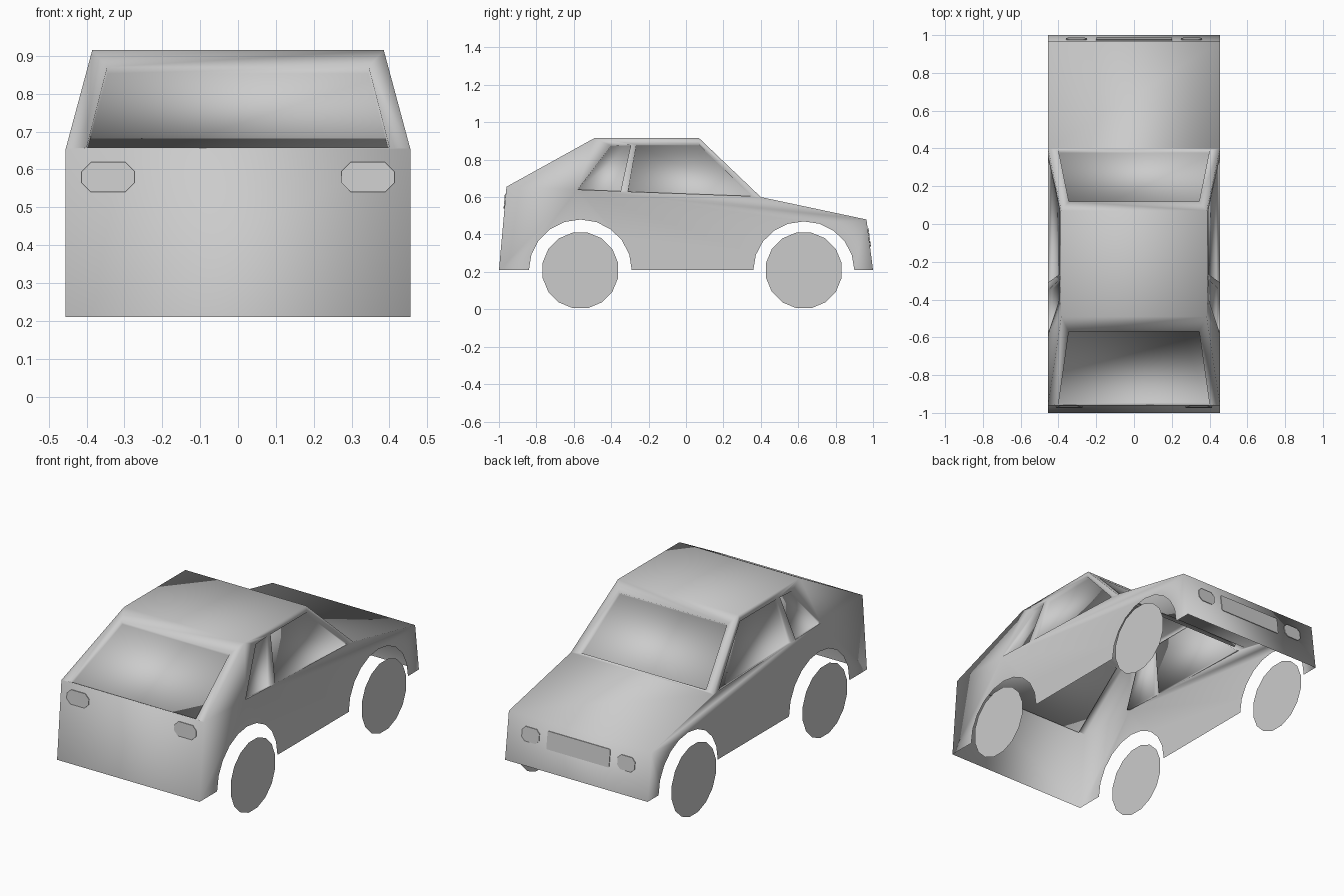
import bpy, bmesh, math
from mathutils import Vector

cube = bpy.data.objects.get("Cube")
if cube:
    bpy.data.objects.remove(cube)

grey = bpy.data.materials.new("plain grey")
grey.use_nodes = True
COLOUR = (0.6, 0.6, 0.6, 1)
grey.diffuse_color = COLOUR
grey.node_tree.nodes["Principled BSDF"].inputs["Base Color"].default_value = COLOUR

WIDE, ROOF_WIDE, ROOF_Z, SILL = 0.455, 0.385, 0.915, 0.21


def finish(name, bm, angle=None):
    mesh = bpy.data.meshes.new(name)
    bm.to_mesh(mesh)
    bm.free()
    mesh.materials.append(grey)
    obj = bpy.data.objects.new(name, mesh)
    bpy.context.collection.objects.link(obj)
    if angle:
        bpy.ops.object.select_all(action="DESELECT")
        obj.select_set(True)
        bpy.context.view_layer.objects.active = obj
        bpy.ops.object.shade_smooth_by_angle(angle=math.radians(angle))
    return obj


def add_face(bm, points, outward):
    """Add one polygon turned to face the outward direction."""
    face = bm.faces.new([bm.verts.new(p) for p in points])
    face.normal_update()
    if face.normal.dot(Vector(outward)) < 0:
        face.normal_flip()
    return face


def add_window(bm, points, outward, depth=0.02):
    """Recessed pane with its surrounding walls."""
    points = [Vector(p) for p in points]
    pane = add_face(bm, points, outward)
    shift = -pane.normal * depth
    for v in pane.verts:
        v.co += shift
    centre = sum(points, Vector()) / len(points)
    for a, b in zip(points, points[1:] + points[:1]):
        add_face(bm, [a, b, b + shift, a + shift], centre - (a + b) / 2)


def side_point(y, z, side):
    """Place a side point, leaning inward above the belt line."""
    belt = 0.6 + (0.4 - y) * 0.0404
    lean = max(0, (z - belt) / (ROOF_Z - belt)) if y < 0.41 else 0
    return (side * (WIDE - (WIDE - ROOF_WIDE) * lean), y, z)


def arch(centre, rx, rz, steps=10):
    return [(centre + rx * math.cos(math.pi * i / steps),
             SILL + rz * math.sin(math.pi * i / steps)) for i in range(steps + 1)]


# Body shell: side panels, pillars and side windows
bm = bmesh.new()
cowl, roof_front, roof_rear, deck = (0.4, 0.6), (0.07, ROOF_Z), (-0.49, ROOF_Z), (-0.96, 0.655)
nose, bumper, tail = (0.965, 0.48), (1.0, SILL), (-1.0, SILL)
door = [(0.35, 0.605), (0.07, 0.88), (-0.265, 0.88), (-0.31, 0.629)]
quarter = [(-0.58, 0.64), (-0.4, 0.875), (-0.295, 0.88), (-0.35, 0.631)]
side_panels = [
    [bumper] + arch(0.63, 0.27, 0.26) + arch(-0.565, 0.275, 0.27)
    + [tail, deck, quarter[0], quarter[3], door[3], door[0], cowl, nose],
    [cowl, roof_front, door[1], door[0]],
    [roof_front, roof_rear, quarter[1], quarter[2], door[2], door[1]],
    [door[2], quarter[2], quarter[3], door[3]],
    [roof_rear, deck, quarter[0], quarter[1]],
]
for side in (1, -1):
    for panel in side_panels:
        add_face(bm, [side_point(y, z, side) for y, z in panel], (side, 0, 0))
    for window in (door, quarter):
        add_window(bm, [side_point(y, z, side) for y, z in window], (side, 0, 0))


# Body shell: panels across the car
def across(low, high, low_x, high_x):
    return [(-low_x, *low), (low_x, *low), (high_x, *high), (-high_x, *high)]


for low, high, low_x, high_x, out in (
        (tail, deck, WIDE, WIDE, (0, -1, 0)),
        (roof_rear, roof_front, ROOF_WIDE, ROOF_WIDE, (0, 0, 1)),
        (cowl, nose, WIDE, WIDE, (0, 0, 1)),
        (bumper, nose, WIDE, WIDE, (0, 1, 0))):
    add_face(bm, across(low, high, low_x, high_x), out)

# Windscreen and rear window, each in a four-sided frame
for low, high, start, end, out in ((cowl, roof_front, 0.03, 0.85, (0, 1, 1)),
                                   (deck, roof_rear, 0.01, 0.83, (0, -1, 1))):
    a, b = Vector(low), Vector(high)
    outer = across(low, high, WIDE, ROOF_WIDE)
    inner = across(a.lerp(b, start), a.lerp(b, end), 0.4, 0.345)
    for i in range(4):
        j = (i + 1) % 4
        add_face(bm, [outer[i], outer[j], inner[j], inner[i]], out)
    add_window(bm, inner, out)
bmesh.ops.remove_doubles(bm, verts=bm.verts, dist=0.0005)
finish("body_shell", bm, 100)


# Lamps and grille: thin plates lying on the end panels
def plate(name, x, z, half_w, half_h, corner, low, high, out):
    bm = bmesh.new()
    w, h, c = half_w, half_h, corner
    corners = [(w, h - c), (w - c, h), (c - w, h), (-w, h - c),
               (-w, c - h), (c - w, -h), (w - c, -h), (w, c - h)]
    slope = (high[0] - low[0]) / (high[1] - low[1])
    points = [(x + u, low[0] + slope * (z + v - low[1]) + out * 0.001, z + v)
              for u, v in corners]
    face = add_face(bm, points, (0, out, 0))
    top = bmesh.ops.extrude_face_region(bm, geom=[face])["geom"]
    for v in top:
        if isinstance(v, bmesh.types.BMVert):
            v.co.y += out * 0.004
    bmesh.ops.recalc_face_normals(bm, faces=bm.faces)
    finish(name, bm)


for side, label in ((1, "left"), (-1, "right")):
    plate("tail_lamp_" + label, side * 0.343, 0.58, 0.07, 0.04, 0.025, tail, deck, -1)
    plate("head_lamp_" + label, side * 0.305, 0.385, 0.055, 0.04, 0.02, bumper, nose, 1)
plate("grille", 0, 0.385, 0.2, 0.05, 0.005, bumper, nose, 1)

# Wheels: flat sixteen-sided discs
for side, label in ((1, "left"), (-1, "right")):
    for y, end in ((0.63, "hood"), (-0.565, "tail")):
        bm = bmesh.new()
        ring = [math.tau * (i + 0.5) / 16 for i in range(16)]
        add_face(bm, [(side * 0.491, y + 0.206 * math.cos(t), 0.208 + 0.206 * math.sin(t))
                      for t in ring], (side, 0, 0))
        finish("wheel_" + end + "_" + label, bm)
